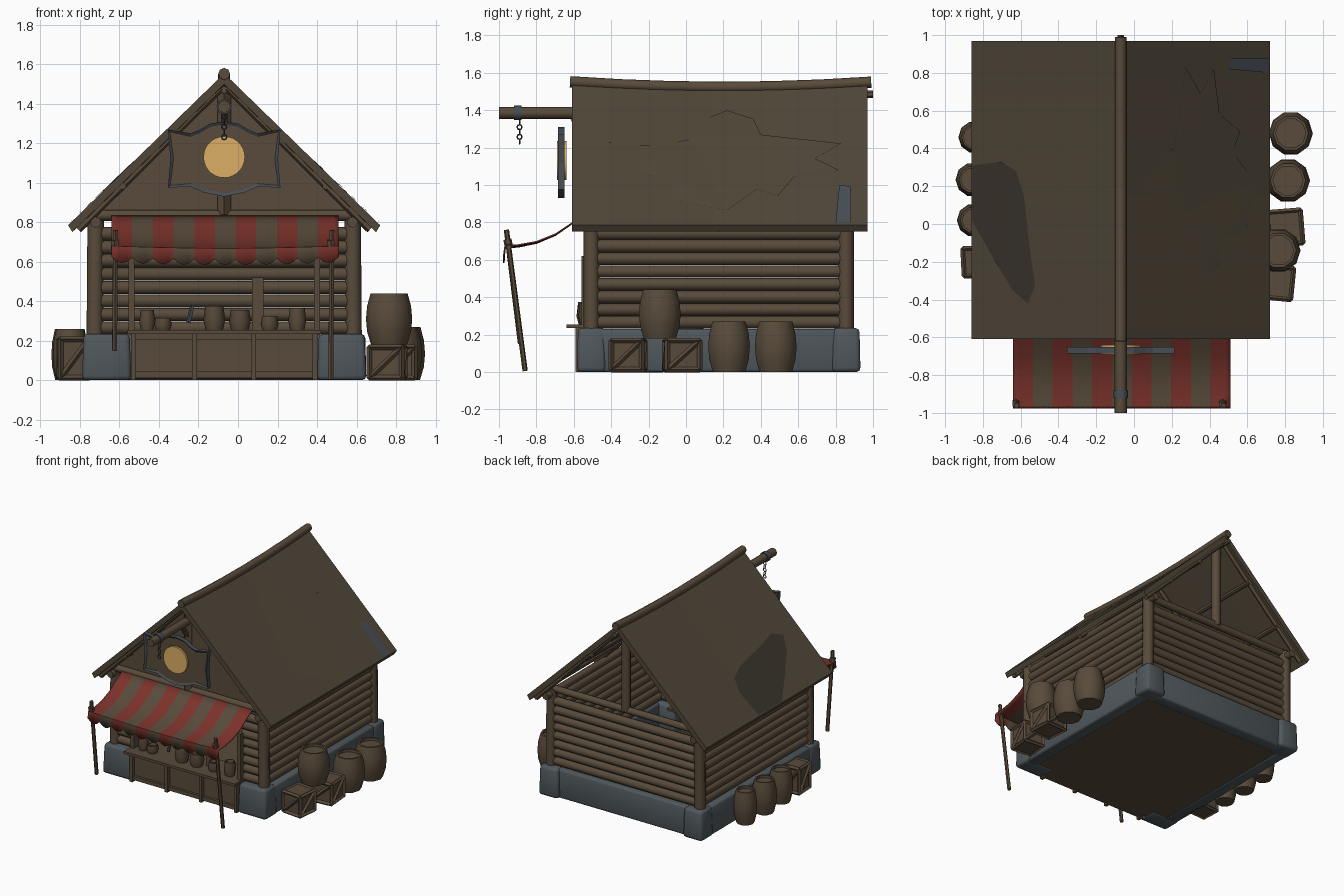
import bpy, bmesh, math, random
from mathutils import Vector, Matrix

if "Cube" in bpy.data.objects:
    bpy.data.objects.remove(bpy.data.objects["Cube"])
random.seed(4)
CX = -0.07   # house centre line


def mat(name, rgb):
    m = bpy.data.materials.new(name)
    m.diffuse_color = (*rgb, 1)
    m.use_nodes = True
    m.node_tree.nodes["Principled BSDF"].inputs["Base Color"].default_value = m.diffuse_color
    return m


WOOD = mat("brown wood", (0.098, 0.070, 0.043))
ROOF = mat("roof boards", (0.080, 0.062, 0.040))
DARK = mat("dark wood", (0.042, 0.035, 0.025))
STONE = mat("blue grey stone", (0.080, 0.098, 0.108))
IRON = mat("iron", (0.060, 0.075, 0.090))
RED = mat("red cloth", (0.200, 0.032, 0.024))
GOLD = mat("gold", (0.72, 0.43, 0.13))


def finish(bm, name, mats, smooth=False):
    bmesh.ops.recalc_face_normals(bm, faces=bm.faces[:])
    me = bpy.data.meshes.new(name)
    bm.to_mesh(me)
    bm.free()
    ob = bpy.data.objects.new(name, me)
    bpy.context.collection.objects.link(ob)
    for m in mats if isinstance(mats, list) else [mats]:
        me.materials.append(m)
    if smooth:
        bpy.ops.object.select_all(action='DESELECT')
        ob.select_set(True)
        bpy.context.view_layer.objects.active = ob
        bpy.ops.object.shade_smooth_by_angle(angle=math.radians(50))
    return ob


def box(name, lo, hi, m, bevel=0, taper=1, rot=0):
    lo, hi = Vector(lo), Vector(hi)
    bm = bmesh.new()
    bmesh.ops.create_cube(bm, size=1)
    for v in bm.verts:
        if v.co.z > 0:
            v.co.x *= taper
            v.co.y *= taper
    s = hi - lo
    bmesh.ops.transform(bm, verts=bm.verts, matrix=Matrix.Translation((lo + hi) / 2)
                        @ Matrix.Rotation(rot, 4, 'Z') @ Matrix.Diagonal((*s, 1)))
    if bevel:
        bmesh.ops.bevel(bm, geom=bm.edges[:], offset=bevel, segments=2, affect='EDGES', profile=0.5)
    return finish(bm, name, m, bevel > 0)


def pole(name, a, b, r, m=WOOD, r2=None, n=8):
    a, b = Vector(a), Vector(b)
    d = b - a
    bm = bmesh.new()
    bmesh.ops.create_cone(bm, cap_ends=True, segments=n, radius1=r, radius2=r2 or r, depth=d.length)
    bmesh.ops.transform(bm, verts=bm.verts, matrix=Matrix.Translation((a + b) / 2)
                        @ d.to_track_quat('Z', 'Y').to_matrix().to_4x4())
    return finish(bm, name, m, n > 5)


def lathe(name, loc, prof, m=WOOD, n=10):
    bm = bmesh.new()
    rings = [[bm.verts.new((loc[0] + r * math.cos(math.tau * i / n), loc[1] + r * math.sin(math.tau * i / n),
                            loc[2] + z)) for i in range(n)] for r, z in prof]
    for p, q in zip(rings, rings[1:]):
        for i in range(n):
            bm.faces.new((p[i], p[(i + 1) % n], q[(i + 1) % n], q[i]))
    bm.faces.new(rings[0])
    bm.faces.new(rings[-1])
    return finish(bm, name, m, True)


def prism(name, pts, d, m):
    """Extrude a polygon of 3D points along d."""
    bm = bmesh.new()
    f = bm.faces.new([bm.verts.new(p) for p in pts])
    ext = bmesh.ops.extrude_face_region(bm, geom=[f])
    bmesh.ops.translate(bm, vec=d, verts=[v for v in ext['geom'] if isinstance(v, bmesh.types.BMVert)])
    return finish(bm, name, m)


# Floor, stone base and corner stones
box("floor", (-0.70, -0.52, 0.005), (0.56, 0.87, 0.03), WOOD)
for s, side in ((-1, "left"), (1, "right")):
    box(f"{side}_base", (CX + s * 0.66 - 0.05, -0.48, 0), (CX + s * 0.66 + 0.05, 0.83, 0.23), STONE, 0.015)
    for y, end in ((-0.505, "front"), (0.855, "back")):
        w = 0.125 if end == "front" else 0.085
        x = CX + s * (0.72 - w)
        box(f"{end}_{side}_corner_stone", (x - w, y - 0.078, 0), (x + w, y + 0.078, 0.235), STONE, 0.022, 0.93)
        pole(f"{end}_{side}_post", (CX + s * 0.655, y, 0.2), (CX + s * 0.65, y, 0.84), 0.042)
box("back_base", (-0.66, 0.80, 0), (0.52, 0.90, 0.23), STONE, 0.015)

# Stacked log walls; the front leaves the stall opening free
for i in range(8):
    z = 0.265 + i * 0.068
    r = 0.034 + random.uniform(-0.001, 0.0015)
    for s in (-1, 1):
        pole("side_log", (CX + s * 0.645, -0.5, z), (CX + s * 0.645, 0.85, z), r)
        if i < 6:
            pole("front_short_log", (CX + s * 0.63, -0.5, z), (CX + s * 0.47, -0.5, z), r)
    pole("back_log", (-0.70, 0.85, z), (0.56, 0.85, z), r)
    if i >= 6:
        pole("front_lintel_log", (-0.70, -0.5, z), (0.56, -0.5, z), r)
for y in (-0.52, 0.85):
    pole("tie_beam", (-0.74, y, 0.835), (0.60, y, 0.835), 0.028)
for s in (-1, 1):
    pole("wall_plate", (CX + s * 0.65, -0.58, 0.80), (CX + s * 0.65, 0.94, 0.80), 0.028)
    box("opening_jamb", (CX + s * 0.47 - 0.015, -0.56, 0.23), (CX + s * 0.47 + 0.015, -0.49, 0.62), WOOD)

# Gables: boarded front, open back with a king post
prism("front_gable", [(CX - 0.70, -0.51, 0.82), (CX + 0.70, -0.51, 0.82), (CX, -0.51, 1.50)], (0, 0.03, 0), WOOD)
pole("front_king_post", (CX, -0.53, 0.84), (CX, -0.53, 1.48), 0.035, n=4)
pole("back_king_post", (CX, 0.85, 0.83), (CX, 0.85, 1.50), 0.035)


# Roof slabs with a sagging ridge
def ridge(y):
    return 1.553 - 0.028 * (1 - ((y - 0.2) / 0.8) ** 2)


def roof_z(t, y):
    return ridge(y) + (0.785 - ridge(y)) * t


for s, side in ((-1, "left"), (1, "right")):
    bm = bmesh.new()
    rows = []
    for j in range(9):
        y = -0.61 + 1.58 * j / 8
        rows.append([bm.verts.new((CX + s * (0.79 * t - d * 0.6), y, roof_z(t, y) - d))
                     for t, d in ((0, 0), (1, 0), (1, 0.035), (0, 0.035))])
    for p, q in zip(rows, rows[1:]):
        for k in range(4):
            bm.faces.new((p[k], p[(k + 1) % 4], q[(k + 1) % 4], q[k]))
    bm.faces.new(rows[0])
    bm.faces.new(rows[-1])
    finish(bm, f"{side}_roof", ROOF, True)
    for y in (-0.57, 0.18, 0.93):
        pole("rafter", (CX + s * 0.02, y, ridge(y) - 0.07), (CX + s * 0.74, y, 0.765), 0.022, n=6)
    for t in (0.3, 0.65):
        x, z = CX + s * 0.79 * t, 1.49 - 0.75 * t
        pole("purlin", (x, -0.59, z - 0.02), (x, 0.95, z - 0.02), 0.018, n=6)
ys = [-0.62 + 1.61 * k / 6 for k in range(7)]
for a, b in zip(ys, ys[1:]):
    pole("ridge_log", (CX, a, ridge(a) - 0.003), (CX, b, ridge(b) - 0.003), 0.03)
pole("ridge_beam_under", (CX, -0.58, 1.47), (CX, 1.0, 1.485), 0.02, n=6)


# Worn patches and a loose slate on the roof, as thin plates
def patch(name, s, pts, m):
    bm = bmesh.new()
    vs = [bm.verts.new((x + s * 0.003, y, roof_z(abs(x - CX) / 0.79, y) + 0.005)) for x, y in pts]
    bmesh.ops.triangulate(bm, faces=[bm.faces.new(vs)])
    finish(bm, name, m)


patch("right_roof_patch", 1, [(0.27, 0.83), (0.35, 0.69), (0.42, 0.82), (0.45, 0.58), (0.56, 0.49), (0.52, 0.38),
      (0.64, 0.22), (0.58, -0.08), (0.47, -0.06), (0.43, -0.27), (0.34, -0.40), (0.34, -0.25), (0.26, -0.42),
      (0.28, -0.15), (0.23, 0.04), (0.12, 0.10), (0.07, 0.22), (0.12, 0.36), (0.21, 0.40)], ROOF)
patch("left_roof_patch", -1, [(-0.855, 0.31), (-0.70, 0.33), (-0.62, 0.28), (-0.58, 0.15), (-0.55, -0.12),
      (-0.52, -0.33), (-0.56, -0.42), (-0.64, -0.35), (-0.76, -0.15), (-0.855, 0.02)], DARK)
patch("roof_slate", 1, [(0.50, 0.82), (0.51, 0.88), (0.71, 0.88), (0.71, 0.80)], IRON)

# Striped awning: curved sheet plus a scalloped valance
X0, STRIPES, SUB = -0.64, 11, 4
W = 1.15 / (STRIPES * SUB)
bm = bmesh.new()
path = [(-0.53, 0.845), (-0.61, 0.80), (-0.70, 0.74), (-0.80, 0.70), (-0.90, 0.682), (-0.97, 0.68)]
cols = []
for i in range(STRIPES * SUB + 1):
    drop = 0.05 + 0.03 * math.sin(math.pi * (i % SUB) / SUB)
    sag = 0.012 * math.sin(math.pi * i / (STRIPES * SUB))
    cols.append([bm.verts.new((X0 + W * i, y, z - sag * k / 5)) for k, (y, z) in enumerate(path)]
                + [bm.verts.new((X0 + W * i, -0.978, 0.675 - drop - sag))])
for i, (p, q) in enumerate(zip(cols, cols[1:])):
    for k in range(len(path)):
        bm.faces.new((p[k], q[k], q[k + 1], p[k + 1])).material_index = (i // SUB) % 2
awning = finish(bm, "awning", [RED, WOOD], True)
awning.modifiers.new("thickness", 'SOLIDIFY').thickness = 0.008
for x, y, z in ((-0.625, -0.885, 0.15), (0.47, -0.86, 0.005)):
    pole("awning_pole", (x, y, z), (x + 0.005, -0.96, 0.76), 0.014, n=6)
    pole("pole_binding", (x, -0.945, 0.66), (x, -0.955, 0.71), 0.022, n=6)

# Counter with panels and wares
box("counter", (-0.53, -0.56, 0.01), (0.39, -0.48, 0.22), WOOD)
box("counter_top", (-0.56, -0.64, 0.235), (0.42, -0.36, 0.255), WOOD)
for x in (-0.53, -0.22, 0.08, 0.39):
    box("counter_stile", (x - 0.012, -0.59, 0), (x + 0.012, -0.55, 0.235), WOOD)
for z in (0.015, 0.205):
    box("counter_rail", (-0.54, -0.58, z), (0.40, -0.55, z + 0.03), WOOD)
for x, h, r in ((-0.46, 0.10, 0.04), (-0.38, 0.06, 0.045), (-0.12, 0.12, 0.055), (0.01, 0.10, 0.055),
                (0.16, 0.07, 0.045), (0.30, 0.11, 0.045)):
    lathe("counter_pot", (x, -0.53, 0.255), [(r * 0.8, 0), (r, h * 0.4), (r * 0.85, h), (r * 0.7, h),
                                             (r * 0.6, h * 0.7)], n=8)
box("cutting_board", (0.07, -0.50, 0.255), (0.13, -0.47, 0.52), WOOD)
pole("knife", (-0.25, -0.52, 0.29), (-0.23, -0.52, 0.38), 0.012, IRON, n=5)

# Hanging sign with an iron border and a gold disc
half = [(0, 0.19), (0.07, 0.18), (0.13, 0.145), (0.17, 0.13), (0.285, 0.15), (0.272, 0), (0.285, -0.145),
        (0.17, -0.14), (0.10, -0.17), (0, -0.19)]
outline = half + [(-x, z) for x, z in half[-2:0:-1]]
bm = bmesh.new()
front = bm.faces.new([bm.verts.new((CX + x, -0.685, 1.12 + z)) for x, z in outline])
ext = bmesh.ops.extrude_face_region(bm, geom=[front])
bmesh.ops.translate(bm, vec=(0, 0.035, 0), verts=[v for v in ext['geom'] if isinstance(v, bmesh.types.BMVert)])
for y in (-0.685, -0.65):
    f = min((f for f in bm.faces if len(f.verts) > 4), key=lambda f: abs(f.calc_center_median().y - y))
    bmesh.ops.inset_region(bm, faces=[f], thickness=0.016)
    f.material_index = 1
    bmesh.ops.translate(bm, vec=(0, 0.01 if y < -0.67 else -0.01, 0), verts=f.verts[:])
finish(bm, "sign_board", [IRON, WOOD])
pole("gold_disc", (CX, -0.69, 1.13), (CX, -0.64, 1.13), 0.105, GOLD, n=28)
pole("sign_beam", (CX, -1.0, 1.385), (CX, -0.5, 1.385), 0.032)
pole("beam_band", (CX, -0.92, 1.385), (CX, -0.88, 1.385), 0.039, IRON)
pole("beam_brace", (CX, -0.60, 1.36), (CX, -0.52, 1.24), 0.02, n=6)
for k in range(5):
    bpy.ops.mesh.primitive_torus_add(major_segments=8, minor_segments=4, major_radius=0.013, minor_radius=0.004,
                                     location=(CX, -0.89, 1.335 - 0.026 * k), rotation=(math.pi / 2, 0, k % 2 * 1.57))
    bpy.context.object.name = "chain_link"
    bpy.context.object.data.materials.append(IRON)


# Barrels and crates
def barrel(x, y, z, r, h):
    lathe("barrel", (x, y, z), [(r * 0.78, 0), (r * 0.95, h * 0.25), (r, h * 0.5), (r * 0.95, h * 0.75),
                                (r * 0.8, h), (r * 0.68, h), (r * 0.68, h * 0.92)])


def crate(x, y, w, h, rot):
    box("crate", (x - w + 0.01, y - w + 0.01, 0.008), (x + w - 0.01, y + w - 0.01, h - 0.008), WOOD, rot=rot)
    R = Matrix.Rotation(rot, 3, 'Z')

    def bar(name, a, b):
        pole(name, Vector((x, y, 0)) + R @ Vector(a), Vector((x, y, 0)) + R @ Vector(b), 0.014, n=4)
    c, lo, hi = w - 0.008, 0.012, h - 0.012
    for k in range(4):
        p = Matrix.Rotation(k * math.pi / 2, 3, 'Z')
        bar("crate_post", p @ Vector((c, c, lo)), p @ Vector((c, c, hi)))
        bar("crate_brace", p @ Vector((c, -c, lo)), p @ Vector((c, c, hi)))
        for z in (lo, hi):
            bar("crate_rail", p @ Vector((c, -c, z)), p @ Vector((c, c, z)))


for args in ((0.83, 0.48, 0, 0.117, 0.27), (0.815, 0.23, 0, 0.117, 0.27), (0.765, -0.14, 0.18, 0.117, 0.26),
             (-0.845, 0.46, 0, 0.085, 0.26), (-0.855, 0.235, 0, 0.09, 0.26), (-0.85, 0.02, 0, 0.088, 0.26)):
    barrel(*args)
crate(0.755, -0.31, 0.09, 0.18, -0.1)
crate(0.80, -0.02, 0.095, 0.18, 0.08)
crate(-0.83, -0.20, 0.08, 0.22, 0.05)
